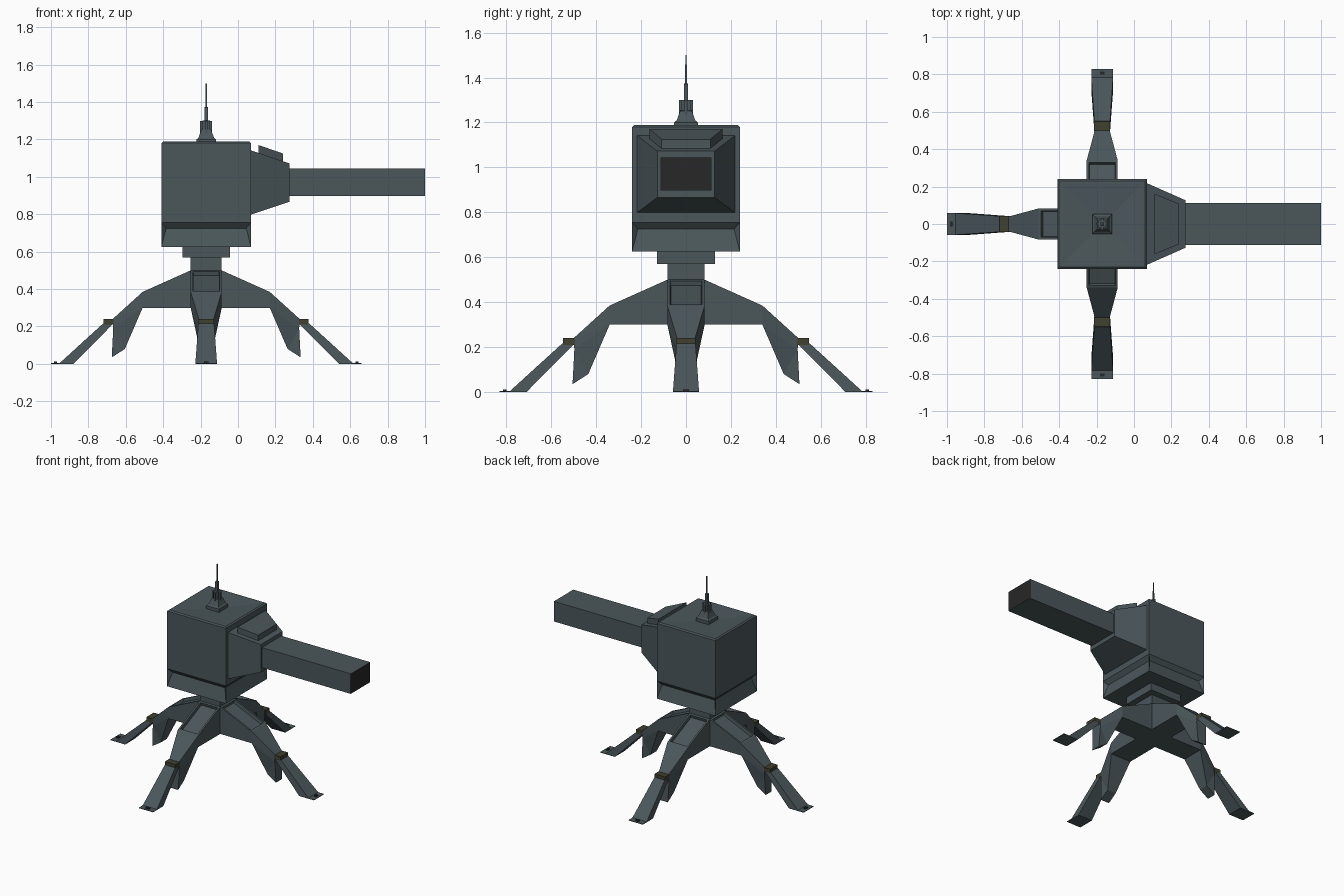
import bpy, bmesh
from math import pi
from mathutils import Vector

if "Cube" in bpy.data.objects:
    bpy.data.objects.remove(bpy.data.objects["Cube"])

AX = -0.17  # x of the vertical turret axis


def material(name, rgb):
    m = bpy.data.materials.new(name)
    m.diffuse_color = (*rgb, 1)
    m.use_nodes = True
    m.node_tree.nodes["Principled BSDF"].inputs["Base Color"].default_value = m.diffuse_color
    return m


STEEL = material("steel", (0.07, 0.095, 0.105))
DARK = material("dark", (0.02, 0.02, 0.02))
BAND = material("band", (0.05, 0.05, 0.03))


def finish(name, bm, mat=STEEL, loc=(0, 0, 0), rot=0):
    bmesh.ops.recalc_face_normals(bm, faces=bm.faces)
    me = bpy.data.meshes.new(name)
    bm.to_mesh(me)
    bm.free()
    me.materials.append(mat)
    ob = bpy.data.objects.new(name, me)
    ob.location = loc
    ob.rotation_euler.z = rot
    bpy.context.collection.objects.link(ob)
    return ob


def loft(rings, caps=True):
    """Join rings of equal length into a closed solid."""
    bm = bmesh.new()
    vs = [[bm.verts.new(p) for p in r] for r in rings]
    n = len(rings[0])
    for a, b in zip(vs, vs[1:]):
        for i in range(n):
            j = (i + 1) % n
            bm.faces.new((a[i], a[j], b[j], b[i]))
    if caps:
        bm.faces.new(vs[0][::-1])
        bm.faces.new(vs[-1])
    bmesh.ops.recalc_face_normals(bm, faces=bm.faces)
    return bm


def square(h, z):
    return [(-h, -h, z), (h, -h, z), (h, h, z), (-h, h, z)]


def slice_x(x, h, z0, z1):
    return [(x, -h, z0), (x, h, z0), (x, h, z1), (x, -h, z1)]


def box(x0, x1, h, z0, z1):
    return loft([slice_x(x0, h, z0, z1), slice_x(x1, h, z0, z1)])


def prism(profile):
    """Side profile of (r, z, half width) points, mirrored across y."""
    return loft([[(r, s * w, z) for r, z, w in profile] for s in (-1, 1)])


def recess(bm, face, rim, slope, depth):
    bmesh.ops.inset_individual(bm, faces=[face], thickness=rim)
    bmesh.ops.inset_individual(bm, faces=[face], thickness=slope, depth=-depth)


# Four legs around the axis
def upper_leg():
    w = 0.083
    bm = prism([(0, 0.3, w), (0, 0.5, w), (w, 0.5, w), (0.34, 0.385, w), (0.34, 0.3, w)])
    top = max((f for f in bm.faces if f.normal.x > 0.1 and f.normal.z > 0.5),
              key=lambda f: f.calc_area())
    recess(bm, top, 0.018, 0.004, 0.022)
    return bm


def knee():
    bm = prism([(0.34, 0.385, 0.083), (0.5, 0.24, 0.04), (0.497, 0.19, 0.04),
                (0.505, 0.035, 0.035), (0.435, 0.08, 0.035), (0.34, 0.3, 0.083)])
    bmesh.ops.triangulate(bm, faces=bm.faces[:])
    return bm


def shin():
    return prism([(0.495, 0.217, 0.042), (0.55, 0.217, 0.042),
                  (0.785, 0.003, 0.058), (0.71, 0.0, 0.058)])


LEG = [("upper_leg", upper_leg, STEEL), ("knee", knee, STEEL), ("shin", shin, STEEL),
       ("knee_band", lambda: box(0.495, 0.548, 0.043, 0.21, 0.24), BAND),
       ("foot_plate", lambda: box(0.71, 0.83, 0.058, 0, 0.004), STEEL),
       ("foot_bolt", lambda: box(0.798, 0.815, 0.013, 0.002, 0.012), DARK)]
for k, side in enumerate(("right", "back", "left", "front")):
    for name, make, mat in LEG:
        finish(f"{side}_{name}", make(), mat, (AX, 0, 0), k * pi / 2)

# Pivot column and turntable
finish("column", loft([square(0.083, z) for z in (0.48, 0.58)]), loc=(AX, 0, 0))
finish("turntable", loft([square(0.128, z) for z in (0.57, 0.63)]), loc=(AX, 0, 0))

# Housing: walls, notched skirt on every side, shallow sunken roof
H, Z0, ZN, Z1, ZT = 0.24, 0.625, 0.755, 1.18, 1.188
bm = loft([square(H, ZN), square(H, Z1), square(H - 0.01, ZT), square(H - 0.03, ZT)], caps=False)
rim = [v for v in bm.verts if abs(v.co.z - ZT) < 1e-5 and abs(v.co.x) < H - 0.02]
rim = [next(v for v in rim if v.co.x * sx > 0 and v.co.y * sy > 0)
       for sx, sy in ((-1, -1), (1, -1), (1, 1), (-1, 1))]
apex = bm.verts.new((0, 0, 1.172))
for i in range(4):
    bm.faces.new((rim[i], rim[(i + 1) % 4], apex))
lo, hi = square(H, Z0), square(H, ZN)
for i in range(4):
    j = (i + 1) % 4
    mid = (Vector(lo[i]) + Vector(lo[j])) / 2
    inward = Vector((-mid.x, -mid.y, 0)).normalized() * 0.026
    along = (Vector(lo[j]) - Vector(lo[i])).normalized() * 0.026
    down = Vector((0, 0, -0.03))
    a, b, c, d = (bm.verts.new(p) for p in (lo[i], lo[j], hi[j], hi[i]))
    e = bm.verts.new(Vector(hi[i]) + inward + along + down)
    f = bm.verts.new(Vector(hi[j]) + inward - along + down)
    for quad in ((d, c, f, e), (e, f, b, a), (a, d, e), (b, c, f)):
        bm.faces.new(quad)
bm.faces.new([bm.verts.new(p) for p in lo])
bmesh.ops.remove_doubles(bm, verts=bm.verts, dist=1e-5)
finish("housing", bm, loc=(AX, 0, 0))

# Barrel mount, sight block and barrel
finish("barrel_mount", loft([slice_x(0.065, 0.22, 0.797, 1.143),
                             slice_x(0.275, 0.127, 0.867, 1.072)]))
finish("sight_block", loft([slice_x(0.11, 0.162, 1.08, 1.17),
                            slice_x(0.24, 0.108, 1.05, 1.125)]))
finish("barrel", box(0.27, 0.999, 0.113, 0.897, 1.045))
finish("muzzle", box(0.998, 1.0, 0.111, 0.899, 1.043), DARK)

# Stepped antenna
STEPS = [(0.053, 1.175), (0.053, 1.2), (0.042, 1.208), (0.026, 1.252), (0.02, 1.254),
         (0.02, 1.3), (0.01, 1.301), (0.01, 1.372), (0.004, 1.374), (0.003, 1.5)]
finish("antenna", loft([square(h, z) for h, z in STEPS]), loc=(AX, 0, 0))
for k in range(4):
    finish(f"antenna_fin_{k + 1}", box(0.018, 0.032, 0.006, 1.235, 1.3),
           loc=(AX, 0, 0), rot=k * pi / 2)
